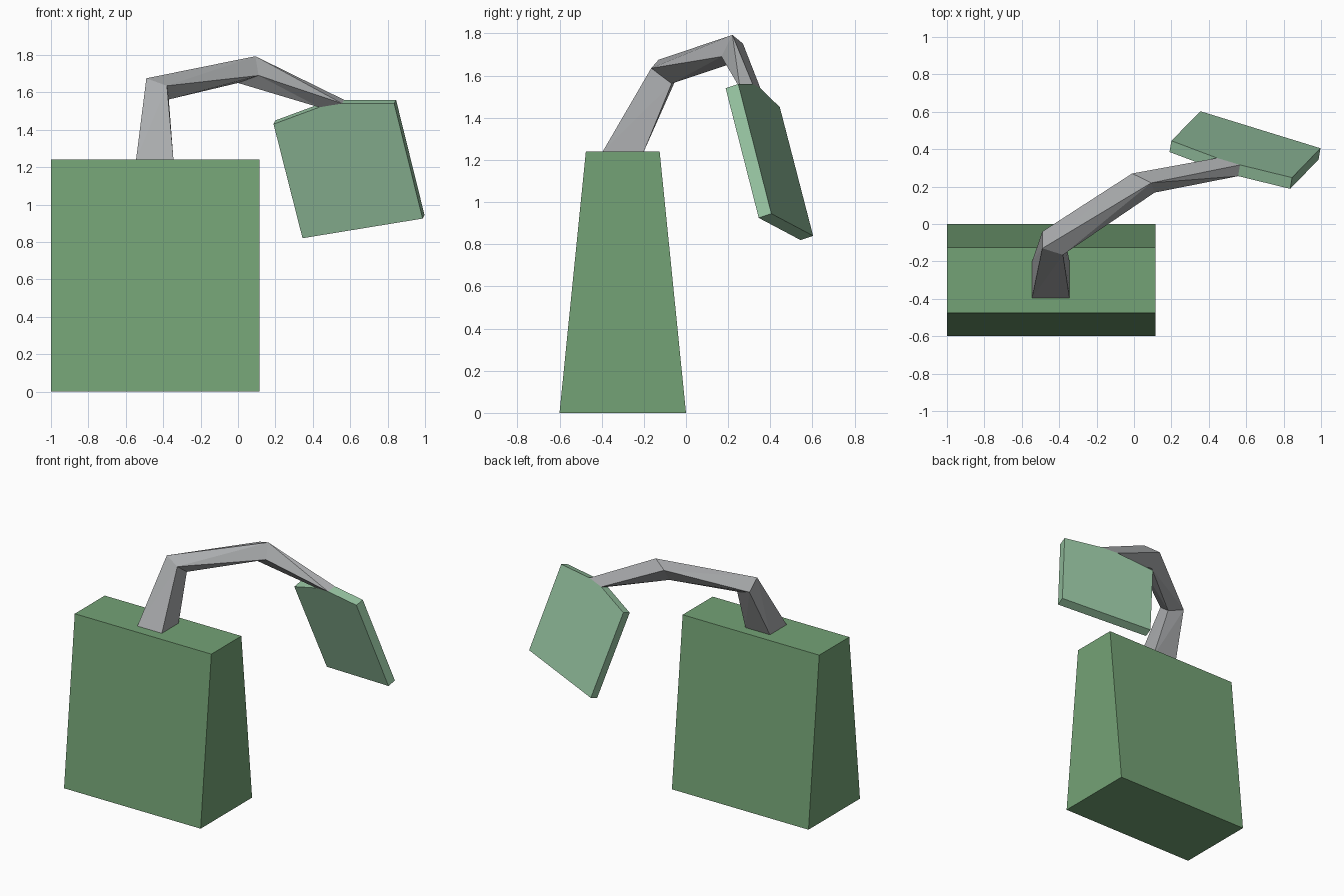
import bpy, bmesh
from mathutils import Vector

if "Cube" in bpy.data.objects:
    bpy.data.objects.remove(bpy.data.objects["Cube"])


def material(name, rgb):
    m = bpy.data.materials.new(name)
    m.diffuse_color = (*rgb, 1)
    m.use_nodes = True
    m.node_tree.nodes["Principled BSDF"].inputs["Base Color"].default_value = m.diffuse_color
    return m


def loft(name, rings, mat, capped=True, split=False):
    """Skin a list of equal-sized rings into one flat-shaded part."""
    bm = bmesh.new()
    rows = [[bm.verts.new(p) for p in ring] for ring in rings]
    n = len(rows[0])
    for a, b in zip(rows, rows[1:]):
        for i in range(n):
            j = (i + 1) % n
            if split:
                bm.faces.new((a[i], a[j], b[j]))
                bm.faces.new((a[i], b[j], b[i]))
            else:
                bm.faces.new((a[i], a[j], b[j], b[i]))
    if capped:
        bm.faces.new(rows[0][::-1])
        bm.faces.new(rows[-1])
        bmesh.ops.recalc_face_normals(bm, faces=bm.faces[:])
    mesh = bpy.data.meshes.new(name)
    bm.to_mesh(mesh)
    bm.free()
    mesh.materials.append(mat)
    obj = bpy.data.objects.new(name, mesh)
    bpy.context.collection.objects.link(obj)
    return obj


body_green = material("body green", (0.175, 0.365, 0.18))
panel_green = material("pale green", (0.305, 0.546, 0.355))
arm_grey = material("arm grey", (0.40, 0.41, 0.42))

# tapered block body: one trapezoid profile swept along x
profile = [(-0.6, 0), (0, 0), (-0.125, 1.24), (-0.475, 1.24)]
loft("body", [[(x, y, z) for y, z in profile] for x in (-1.0, 0.115)], body_green)

# tilted panel: hexagonal back outline with a raised lip where the arm joins
thickness = Vector((0.01, 0.06, 0.02))
lip_right, lip_left = Vector((0.567, 0.316, 1.56)), Vector((0.444, 0.353, 1.54))
back = [Vector(p) for p in ((0.20, 0.445, 1.45), (0.355, 0.603, 0.84),
                            (0.997, 0.405, 0.945), (0.845, 0.248, 1.56))]
back += [lip_right, lip_left]
loft("panel", [[p - thickness for p in back], back], panel_green)

# bent four-sided arm from the body top to the panel lip
base = [(-0.545, -0.395, 1.24), (-0.345, -0.395, 1.24),
        (-0.345, -0.2, 1.24), (-0.545, -0.2, 1.24)]
elbow = [(-0.49, -0.13, 1.675), (-0.38, -0.165, 1.635),
         (-0.37, -0.068, 1.562), (-0.49, -0.04, 1.60)]
apex = [(-0.01, 0.27, 1.752), (0.093, 0.22, 1.793),
        (0.11, 0.168, 1.69), (0.0, 0.195, 1.65)]
tip = [lip_left, lip_right, lip_right - thickness, lip_left - thickness]
loft("arm", [base, elbow, apex, tip], arm_grey, capped=False, split=True)
